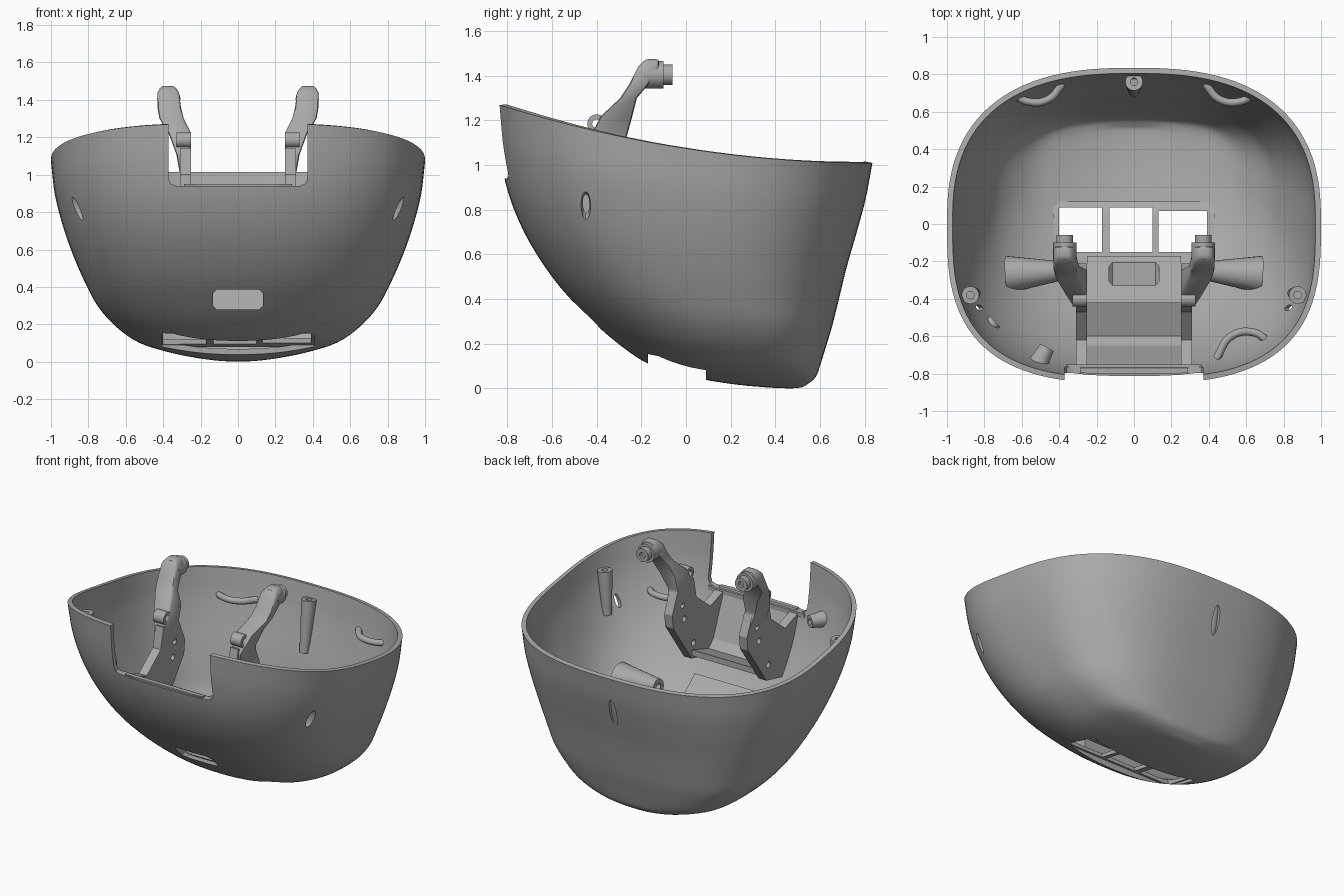
import bpy, bmesh, math
from mathutils import Vector

if "Cube" in bpy.data.objects:
    bpy.data.objects.remove(bpy.data.objects["Cube"])

grey = bpy.data.materials.new("matte grey")
grey.use_nodes = True
grey.diffuse_color = (0.4, 0.4, 0.4, 1)
grey.node_tree.nodes["Principled BSDF"].inputs["Base Color"].default_value = (0.4, 0.4, 0.4, 1)


def finish(name, bm):
    bmesh.ops.recalc_face_normals(bm, faces=bm.faces)
    mesh = bpy.data.meshes.new(name)
    bm.to_mesh(mesh)
    bm.free()
    mesh.materials.append(grey)
    obj = bpy.data.objects.new(name, mesh)
    bpy.context.collection.objects.link(obj)
    return obj


def activate(obj):
    bpy.ops.object.select_all(action='DESELECT')
    obj.select_set(True)
    bpy.context.view_layer.objects.active = obj


def smooth(obj, angle=35):
    activate(obj)
    bpy.ops.object.shade_smooth_by_angle(angle=math.radians(angle))


def loft(name, rings):
    """Skin a list of equal-length rings and cap both ends."""
    bm = bmesh.new()
    rows = [[bm.verts.new(p) for p in ring] for ring in rings]
    n = len(rows[0])
    for a, b in zip(rows, rows[1:]):
        for i in range(n):
            j = (i + 1) % n
            bm.faces.new((a[i], a[j], b[j], b[i]))
    bm.faces.new(rows[0])
    bm.faces.new(rows[-1])
    return finish(name, bm)


def prism(name, pts, lo, hi, axis='X'):
    def at(d, p):
        return (d, p[0], p[1]) if axis == 'X' else (p[0], d, p[1])
    return loft(name, [[at(d, p) for p in pts] for d in (lo, hi)])


def rod(name, p0, p1, r0, r1, seg=28):
    p0, p1 = Vector(p0), Vector(p1)
    rot = (p1 - p0).to_track_quat('Z', 'Y')
    ring = [Vector((math.cos(k * math.tau / seg), math.sin(k * math.tau / seg), 0)) for k in range(seg)]
    return loft(name, [[p + rot @ (v * r) for v in ring] for p, r in ((p0, r0), (p1, r1))])


def box(name, x0, x1, y0, y1, z0, z1):
    return prism(name, [(y0, z0), (y1, z0), (y1, z1), (y0, z1)], x0, x1)


def combine(obj, other, operation):
    activate(obj)
    mod = obj.modifiers.new("combine", 'BOOLEAN')
    mod.operation, mod.solver, mod.object = operation, 'EXACT', other
    bpy.ops.object.modifier_apply(modifier=mod.name)


def cut(obj, cutters):
    """Subtract each cutter, then drop it."""
    for c in cutters:
        c.hide_render = True
        combine(obj, c, 'DIFFERENCE')
        bpy.data.objects.remove(c)


# Shell sections: level, front y, back y, half width, y of the widest point
rows = [(0, .47, .47, 0, .47), (.005, .36, .515, .1, .45), (.02, .2, .545, .22, .41),
        (.05, .02, .58, .37, .36), (.1, -.165, .60, .53, .3), (.18, -.305, .625, .65, .23),
        (.28, -.44, .655, .745, .17), (.4, -.58, .685, .815, .1), (.55, -.71, .722, .885, .05),
        (.7, -.795, .765, .94, .02), (.85, -.835, .805, .98, 0), (1.01, -.852, .835, 1, 0)]
rows = [Vector(r) for r in rows]
rows = [2 * rows[0] - rows[1]] + rows + [2 * rows[-1] - rows[-2]]


def catmull(a, b, c, d, t):
    return 0.5 * (2 * b + (c - a) * t + (2 * a - 5 * b + 4 * c - d) * t * t
                  + (3 * b - a - 3 * c + d) * t ** 3)


def section(row, seg=112):
    level, front, back, width, mid = row
    high = min(1, max(0, level))
    pts = []
    for k in range(seg):
        a = math.tau * (k + .5) / seg
        c, s = math.cos(a), math.sin(a)
        n = 2.9 - .35 * high if s > 0 else 2.2 + .7 * high
        x = width * math.copysign(abs(c) ** (2 / n), c)
        y = mid + ((back - mid) if s > 0 else (front - mid)) * abs(s) ** (2 / n)
        # levels rise towards the front so that the rim sweeps up
        pts.append((x, y, level * (1 + .257 * ((.83 - y) / 1.665) ** 2)))
    return pts


steps = 5
rings = [section(catmull(*rows[i:i + 4], k / steps))
         for i in range(len(rows) - 3) for k in range(steps)][1:]
rings.append(section(rows[-2]))
shell = loft("shell", rings)

# Closed copy, slightly smaller, used to trim inner parts at the wall
inside = shell.copy()
inside.data = shell.data.copy()
inside.name, inside.hide_render = "trim_volume", True
bpy.context.collection.objects.link(inside)
inside.scale, inside.location.z = (.988,) * 3, .0072
bpy.context.view_layer.update()

bm = bmesh.new()
bm.from_mesh(shell.data)
lid = max(bm.faces, key=lambda f: f.calc_center_median().z if len(f.verts) > 4 else -1)
bmesh.ops.delete(bm, geom=[lid], context='FACES_ONLY')
bm.to_mesh(shell.data)
bm.free()
activate(shell)
wall = shell.modifiers.new("wall", 'SOLIDIFY')
wall.thickness, wall.offset = .03, -1
bpy.ops.object.modifier_apply(modifier=wall.name)


def slit(x, y, z, rx, ry, rz):
    bm = bmesh.new()
    bmesh.ops.create_uvsphere(bm, u_segments=24, v_segments=16, radius=1)
    for v in bm.verts:
        v.co = (x + v.co.x * rx, y + v.co.y * ry, z + v.co.z * rz)
    return finish("slit_cutter", bm)


def opening_cutter():
    half = [(.135, .3), (.115, .28)], [(.115, .385), (.135, .365)]
    right = half[0][::-1] + half[1][::-1]
    return prism("opening_cutter", right + [(-x, z) for x, z in right[::-1]], -1, -.2, 'Y')


def window_cutters():
    return [box("window_cutter", a, b, -.15, c, -.2, .5)
            for a, b, c in ((-.4, -.17, .088), (-.13, .1, .088), (.13, .39, .07))]


# Front notch, front opening, underside pocket, windows and wall slits
notch = [(-.372, .98), (-.36, .952), (-.33, .94), (.33, .94), (.36, .952), (.372, .98), (.372, 1.6), (-.372, 1.6)]
pocket = [(-.17, -.1), (.09, -.1), (.09, .09), (.05, .11), (-.17, .155)]
cut(shell, [prism("notch_cutter", notch, -1.2, -.6, 'Y'), opening_cutter(),
            prism("pocket_cutter", pocket, -.41, .41),
            slit(.9, -.45, .81, .1, .024, .072), slit(-.9, -.45, .81, .1, .024, .072),
            slit(0, .78, .76, .025, .08, .1)] + window_cutters())
smooth(shell, 30)

# Floor plate over the pocket, and the thick pad behind the front opening
plate = prism("window_plate", [(-.19, .158), (.05, .11), (.12, .08), (.12, .105), (.05, .135), (-.19, .183)], -.43, .43)
combine(plate, inside, 'INTERSECT')
cut(plate, window_cutters())
pad = prism("opening_pad", [(-.17, .13), (-.45, .37), (-.45, .49), (-.17, .25)], -.25, .25)
combine(pad, inside, 'INTERSECT')
cut(pad, [opening_cutter()])

# Screw bosses on the wall
for name, top, foot in (("back_boss", (0, .76, .94), (0, .71, .6)),
                        ("left_boss", (.875, -.38, 1.05), (.85, -.37, .76)),
                        ("right_boss", (-.875, -.38, 1.05), (-.85, -.37, .76))):
    boss = rod(name, foot, top, .03, .047)
    combine(boss, inside, 'INTERSECT')
    t = Vector(top)
    cut(boss, [rod("screw_cutter", t - Vector((0, 0, .1)), t + Vector((0, 0, .1)), .02, .02)])
    smooth(boss)


# Cable loops on the inner wall
def loop(name, pts, z):
    curve = bpy.data.curves.new(name, 'CURVE')
    curve.dimensions, curve.bevel_depth, curve.bevel_resolution = '3D', .021, 3
    curve.use_fill_caps = True
    sp = curve.splines.new('BEZIER')
    sp.bezier_points.add(len(pts) - 1)
    for bp, (x, y) in zip(sp.bezier_points, pts):
        bp.co = (x, y, z)
        bp.handle_left_type = bp.handle_right_type = 'AUTO'
    obj = bpy.data.objects.new(name, curve)
    bpy.context.collection.objects.link(obj)
    curve.materials.append(grey)
    activate(obj)
    bpy.ops.object.convert(target='MESH')
    obj = bpy.context.object
    combine(obj, inside, 'INTERSECT')
    smooth(obj, 50)


for side, s in (("left", 1), ("right", -1)):
    loop("back_loop_" + side, [(s * x, y) for x, y in ((.65, .7), (.57, .655), (.46, .665), (.38, .75))], .84)
loop("front_loop", [(.73, -.64), (.64, -.58), (.52, -.6), (.44, -.72)], .87)

# Small lugs near the front corner
for name, a, b in (("upper_lug", (-.52, -.76, .95), (-.465, -.66, .95)),
                   ("lower_lug", (-.83, -.6, .8), (-.745, -.52, .8))):
    lug = rod(name, a, b, .055, .04)
    combine(lug, inside, 'INTERSECT')
    a, b = Vector(a), Vector(b)
    cut(lug, [rod("lug_cutter", a.lerp(b, .7), a.lerp(b, 1.4), .018, .018)])
    smooth(lug)

# Bracket tray and front shelf
tray = [(-.42, .62), (-.6, .56), (-.67, .61), (-.8, .9), (-.8, .95), (-.77, .95), (-.65, .65), (-.6, .6), (-.42, .66)]
combine(prism("bracket_tray", tray, -.29, .29), inside, 'INTERSECT')
combine(box("bracket_shelf", -.36, .36, -.83, -.75, .91, .94), inside, 'INTERSECT')

# Bracket sides, arms and heads, mirrored
plate_side = [(-.42, .6), (-.22, .88), (-.21, .97), (-.27, 1.11), (-.44, 1.14), (-.47, 1), (-.62, .88), (-.76, .93), (-.68, .66), (-.6, .56)]
arm_rings = [(1.0, .25, .31, -.42, -.23), (1.11, .25, .33, -.44, -.27), (1.22, .25, .37, -.38, -.24),
             (1.3, .29, .42, -.295, -.22), (1.36, .305, .43, -.255, -.17), (1.44, .315, .43, -.215, -.12),
             (1.475, .34, .41, -.18, -.12)]
for side, s in (("left", 1), ("right", -1)):
    panel = prism("bracket_side_" + side, plate_side, s * .25, s * .31)
    combine(panel, inside, 'INTERSECT')
    cut(panel, [rod("hole_cutter", (s * .2, y, z), (s * .4, y, z), .02, .02)
                for y, z in ((-.32, 1.0), (-.34, .9), (-.44, .7))])
    arm = loft("arm_" + side, [[(s * x0, y0, z), (s * x1, y0, z), (s * x1, y1, z), (s * x0, y1, z)]
                               for z, x0, x1, y0, y1 in arm_rings])
    activate(arm)
    bev = arm.modifiers.new("soft_edges", 'BEVEL')
    bev.width, bev.segments = .014, 2
    bpy.ops.object.modifier_apply(modifier=bev.name)
    smooth(arm)
    pivot = rod("pivot_" + side, (s * .25, -.4, 1.185), (s * .33, -.4, 1.185), .042, .042)
    cut(pivot, [rod("pivot_cutter", (s * .2, -.4, 1.185), (s * .4, -.4, 1.185), .02, .02)])
    smooth(pivot)
    smooth(rod("arm_head_" + side, (s * .37, -.19, 1.405), (s * .37, -.1, 1.405), .062, .062))
    tip = rod("arm_tip_" + side, (s * .37, -.11, 1.405), (s * .37, -.06, 1.405), .045, .045)
    cut(tip, [rod("tip_cutter", (s * .37, -.08, 1.405), (s * .37, 0, 1.405), .02, .02)])
    smooth(tip)
    # Tapered floor stubs pointing inward
    stub = rod("floor_stub_" + side, (s * .68, -.27, .41), (s * .38, -.25, .44), .1, .05)
    combine(stub, inside, 'INTERSECT')
    cut(stub, [rod("stub_cutter", (s * .42, -.25, .44), (s * .3, -.25, .44), .02, .02)])
    smooth(stub)

bpy.data.objects.remove(inside)
